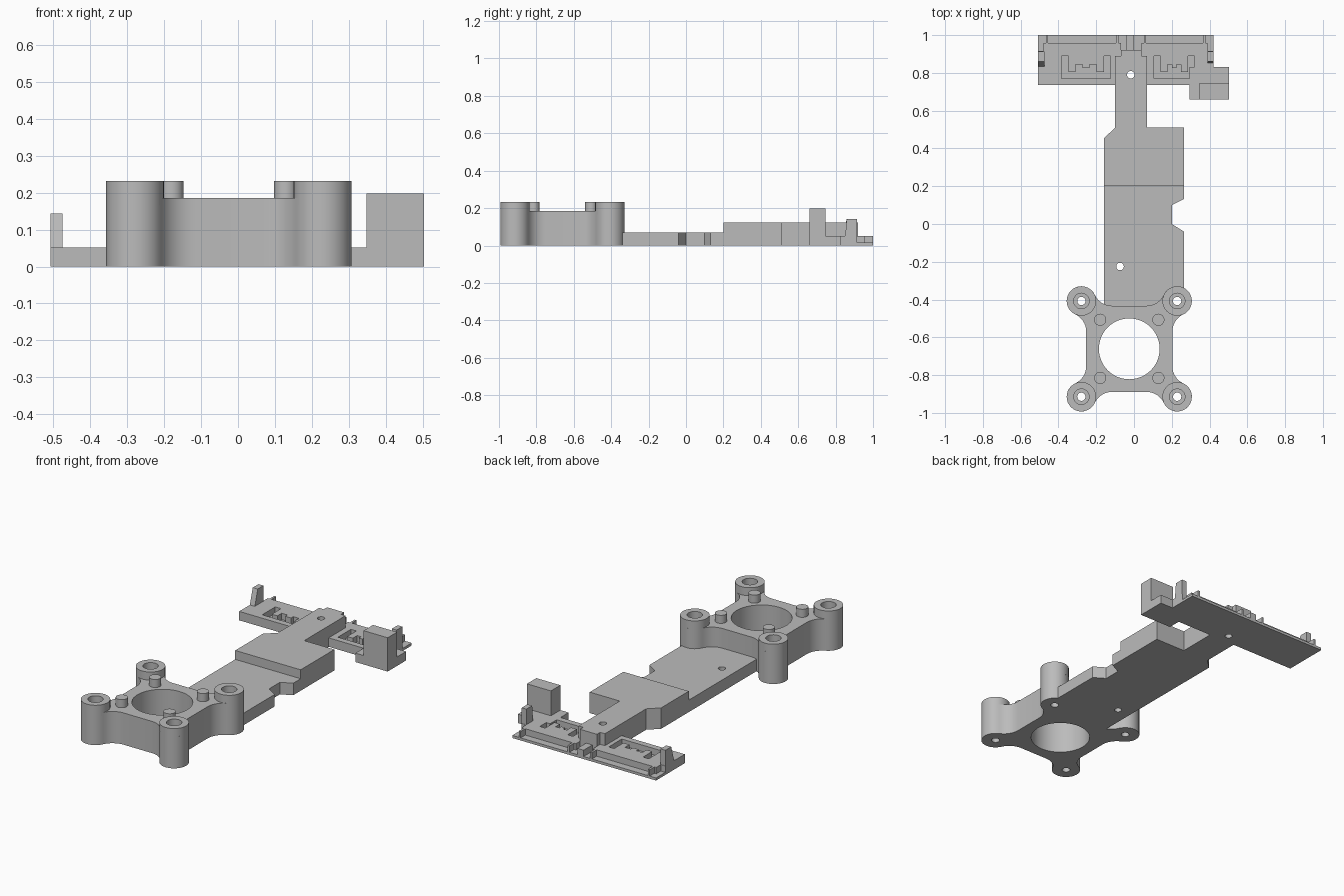
import bpy, bmesh
from math import sin, cos, pi, atan2, sqrt
from mathutils import Vector, Matrix

cube = bpy.data.objects.get("Cube")
if cube:
    bpy.data.objects.remove(cube, do_unlink=True)

grey = bpy.data.materials.new("plain grey")
grey.use_nodes = True
grey.diffuse_color = (0.5, 0.5, 0.5, 1)
grey.node_tree.nodes["Principled BSDF"].inputs["Base Color"].default_value = (0.5, 0.5, 0.5, 1)


def prism(name, prisms):
    """One object made of upright prisms, each (outline, bottom, top)."""
    bm = bmesh.new()
    for outline, z0, z1 in prisms:
        face = bm.faces.new([bm.verts.new((p[0], p[1], z0)) for p in outline])
        ext = bmesh.ops.extrude_face_region(bm, geom=[face])
        verts = [g for g in ext["geom"] if isinstance(g, bmesh.types.BMVert)]
        bmesh.ops.translate(bm, verts=verts, vec=(0, 0, z1 - z0))
    bmesh.ops.recalc_face_normals(bm, faces=bm.faces[:])
    mesh = bpy.data.meshes.new(name)
    bm.to_mesh(mesh)
    bm.free()
    mesh.materials.append(grey)
    ob = bpy.data.objects.new(name, mesh)
    bpy.context.collection.objects.link(ob)
    return ob


def rect(x0, x1, y0, y1):
    return [(x0, y0), (x1, y0), (x1, y1), (x0, y1)]


def arc(c, r, a0, a1, n):
    return [Vector((c[0] + r * cos(a0 + (a1 - a0) * i / n),
                    c[1] + r * sin(a0 + (a1 - a0) * i / n))) for i in range(n + 1)]


def circle(c, r, n=32):
    return arc(c, r, 0, 2 * pi, n)[:-1]


def activate(ob):
    bpy.ops.object.select_all(action='DESELECT')
    ob.select_set(True)
    bpy.context.view_layer.objects.active = ob


def cut(ob, cutters):
    activate(ob)
    for c in cutters:
        mod = ob.modifiers.new("cut", 'BOOLEAN')
        mod.operation, mod.solver, mod.object = 'DIFFERENCE', 'EXACT', c
        bpy.ops.object.modifier_apply(modifier=mod.name)


def smooth(ob):
    activate(ob)
    bpy.ops.object.shade_smooth_by_angle(angle=pi / 6)


# Ring mount: four bosses joined to a square by concave fillets
mid = Vector((-0.025, -0.661))
spread, boss_r, half, fillet = 0.2535, 0.078, 0.228, 0.1
PLATE, BOSS = 0.185, 0.232
boss = Vector((spread, spread))
fc = Vector((half + fillet,
             spread - sqrt((fillet + boss_r) ** 2 - (half + fillet - spread) ** 2)))
d = boss - fc
eighth = arc(fc, fillet, pi, atan2(d.y, d.x), 8)
eighth += arc(boss, boss_r, atan2(-d.y, -d.x), pi / 4, 10)[1:]
quarter = eighth + [Vector((p.y, p.x)) for p in reversed(eighth[:-1])]
turns = [Matrix.Rotation(i * pi / 2, 2) for i in range(4)]
outline = [mid + t @ p for t in turns for p in quarter]
boss_at = [mid + t @ boss for t in turns]
peg_at = [mid + t @ Vector((0.154, 0.154)) for t in turns]

ring_mount = prism("ring_mount", [(outline, 0, PLATE)])
bosses = [prism("screw_boss", [(circle(c, boss_r), PLATE - 0.02, BOSS)]) for c in boss_at]
for c in peg_at:
    smooth(prism("locating_peg", [(circle(c, 0.032, 24), PLATE - 0.01, BOSS)]))

# Long bar: low front part, then a raised part with a stem
low_bar = prism("low_bar", [([
    (-0.158, -0.45), (0.264, -0.45), (0.264, -0.04), (0.2, 0), (0.2, 0.1),
    (0.264, 0.132), (0.264, 0.2), (-0.158, 0.2)], 0, 0.07)])
raised_bar = prism("raised_bar", [([
    (-0.158, 0.2), (0.264, 0.2), (0.264, 0.51), (0.07, 0.51), (0.07, 0.89),
    (0.04, 0.89), (0.04, 0.92), (-0.07, 0.92), (-0.07, 0.89), (-0.1, 0.89),
    (-0.1, 0.51), (-0.158, 0.455)], 0, 0.122)])

# Rear crosspiece floor
FLOOR, DECK = 0.015, 0.052
rear_floor = prism("rear_floor", [(rect(-0.507, 0.42, 0.735, 1), 0, FLOOR)])

# Holes
through = prism("through_cutter", [(circle(c, 0.022, 24), -0.1, 0.4) for c in boss_at]
                + [(circle(mid, 0.161, 48), -0.1, 0.4)]
                + [(circle(c, 0.02, 24), -0.1, 0.4) for c in ((-0.017, 0.79), (-0.074, -0.225))])
bore = prism("bore_cutter", [(circle(c, 0.041), 0.08, 0.4) for c in boss_at])
for ob in [ring_mount, low_bar, raised_bar, rear_floor] + bosses:
    cut(ob, [through, bore])
    smooth(ob)
for c in (through, bore):
    bpy.data.objects.remove(c, do_unlink=True)


# Rear decks: each has a channel around a notched block, a rail and end fins
def deck(side, inner, outer, ch, blk, notch, rail):
    """Ranges in x run from the inner end to the outer end."""
    (c0, c1), (b0, b1), (n0, n1), (r0, r1) = ch, blk, notch, rail
    prism(side + "_deck", [([
        (inner, 0.735), (outer, 0.735), (outer, 0.915), (r1, 0.915), (r1, 0.89),
        (c1, 0.89), (c1, 0.77), (c0, 0.77), (c0, 0.89), (inner, 0.89)], 0, DECK)])
    w = (n1 - n0) / 3
    prism(side + "_notched_block", [([
        (b0, 0.805), (n0, 0.805), (n0, 0.845), (n0 + w, 0.845), (n0 + w, 0.825),
        (n1 - w, 0.825), (n1 - w, 0.845), (n1, 0.845), (n1, 0.805), (b1, 0.805),
        (b1, 0.89), (b0, 0.89)], 0, DECK)])
    prism(side + "_rail", [(rect(r0, r1, 0.89, 0.957), 0, DECK)])
    s = 0.012 if r1 > r0 else -0.012
    for x in (r0 + 1.5 * s, r1 - 1.5 * s):
        prism(side + "_rail_fin", [(rect(x - 0.006, x + 0.006, 0.95, 1), 0, DECK)])


deck("right", -0.1, -0.507, (-0.125, -0.383), (-0.16, -0.346), (-0.198, -0.31), (-0.07, -0.478))
deck("left", 0.07, 0.42, (0.105, 0.32), (0.14, 0.285), (0.177, 0.25), (0.04, 0.39))
prism("centre_key", [(rect(-0.04, 0, 0.91, 1), 0, DECK)])


# End posts with a sloping front
def post(name, x0, x1, y0):
    ob = prism(name, [(rect(x0, x1, y0, 0.913), 0.04, 0.143)])
    for v in ob.data.vertices:
        if v.co.z > 0.1 and v.co.y < 0.9:
            v.co.y = 0.86


post("right_post", -0.507, -0.475, 0.83)
post("left_post", 0.39, 0.42, 0.85)

# Corner tab with a tall stop
prism("tab_base", [(rect(0.295, 0.503, 0.66, 0.83), 0, DECK)])
prism("tab_stop", [(rect(0.348, 0.503, 0.66, 0.747), 0, 0.197)])
